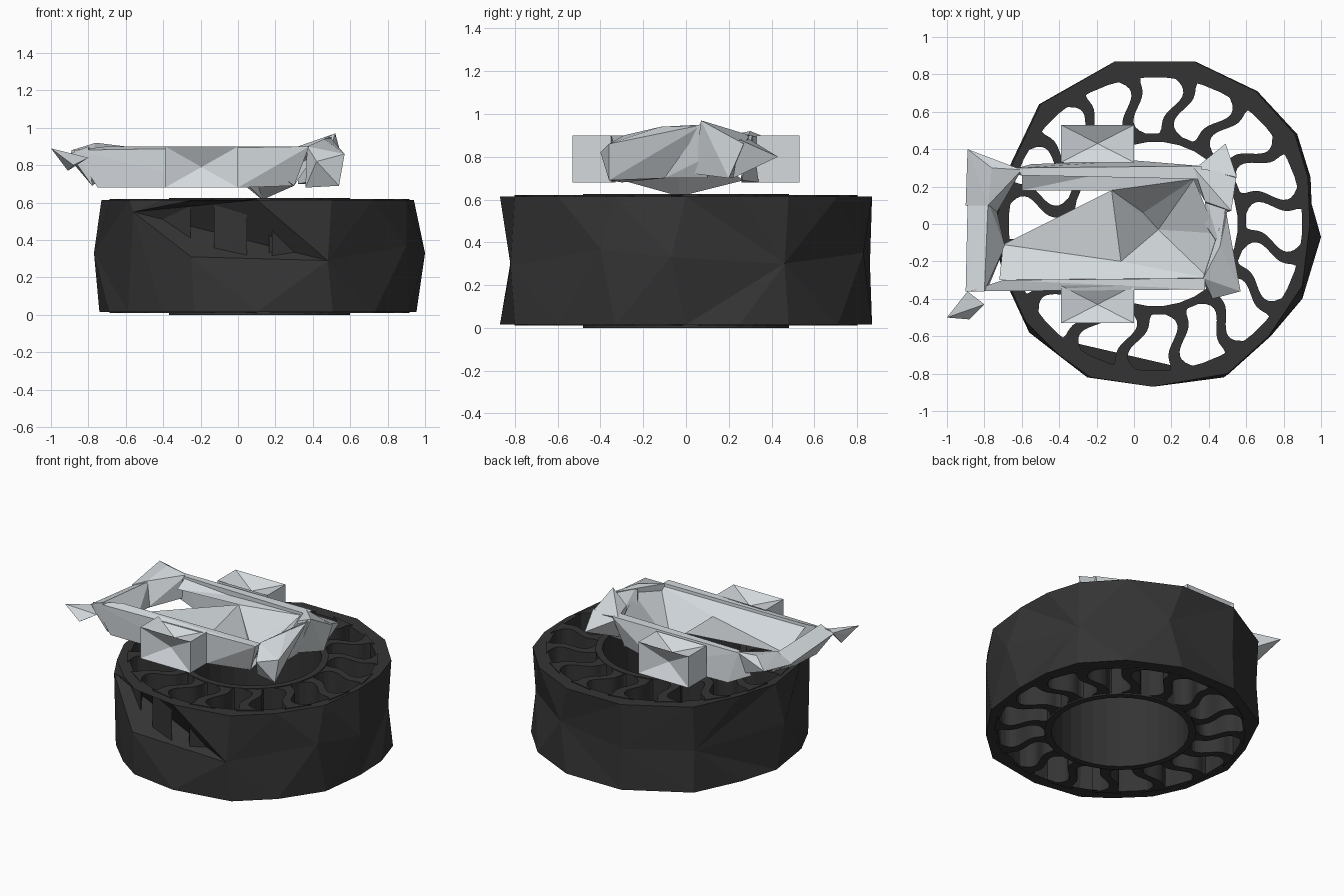
import bpy, bmesh, math
from math import cos, sin, pi, atan2

if "Cube" in bpy.data.objects:
    bpy.data.objects.remove(bpy.data.objects["Cube"])

CX = 0.115          # wheel axis in x
TAU = 2 * pi


def material(name, rgb):
    m = bpy.data.materials.new(name)
    m.diffuse_color = (*rgb, 1)
    m.use_nodes = True
    m.node_tree.nodes["Principled BSDF"].inputs["Base Color"].default_value = m.diffuse_color
    return m


RUBBER = material("dark rubber", (0.034, 0.034, 0.034))
METAL = material("light grey metal", (0.66, 0.70, 0.73))


def finish(name, bm, mat):
    bmesh.ops.recalc_face_normals(bm, faces=bm.faces)
    me = bpy.data.meshes.new(name)
    bm.to_mesh(me)
    bm.free()
    me.materials.append(mat)
    ob = bpy.data.objects.new(name, me)
    bpy.context.collection.objects.link(ob)
    return ob


def ang(v):
    return atan2(v.co.y, v.co.x - CX) % TAU


def ring(bm, pts):
    return sorted((bm.verts.new(p) for p in pts), key=ang)


def stitch(bm, a, b, skip=None):
    """Triangulate the band between two rings by walking around the axis."""
    i = j = 0
    na, nb = len(a), len(b)

    def at(r, k):
        return ang(r[k % len(r)]) + TAU * (k // len(r))
    while i < na or j < nb:
        if j >= nb or (i < na and at(a, i + 1) <= at(b, j + 1)):
            f = (a[i % na], a[(i + 1) % na], b[j % nb])
            i += 1
        else:
            f = (a[i % na], b[(j + 1) % nb], b[j % nb])
            j += 1
        if not (skip and skip(f)):
            bm.faces.new(f)


def circle(r, z, n=48):
    return [(CX + r * cos(TAU * (k + .5) / n), r * sin(TAU * (k + .5) / n), z) for k in range(n)]


# Outer tyre band: coarse faceted tread with one caved-in facet at the front
rim = [(.94, 0), (.93, .25), (.86, .48), (.65, .71), (.32, .87), (-.1, .87), (-.5, .64),
       (-.65, .32), (-.73, .05), (-.68, -.3), (-.58, -.52), (-.4, -.7), (-.23, -.82),
       (.1, -.87), (.5, -.8), (.72, -.6), (.9, -.33)]
bm = bmesh.new()
top = ring(bm, [(x, y, .615) for x, y in rim])
bot = ring(bm, [(x * 1.015, y, .015) for x, y in rim])
mid = ring(bm, [(1, -.07, .33), (.85, .46, .3), (.4, .83, .35), (-.1, .86, .3), (-.5, .62, .3),
                (-.77, 0, .33), (-.56, -.58, .55), (.9, -.4, .37), (.48, -.82, .29)])
dent = bm.verts.new((-.25, -.82, .31))
mid_low = sorted(mid + [dent], key=ang)
k = mid_low.index(dent)
stitch(bm, top, mid)
stitch(bm, mid_low, bot)
bm.faces.new((mid_low[k - 1], dent, mid_low[k + 1]))
in_top, in_bot = ring(bm, circle(.785, .615)), ring(bm, circle(.785, .015))
stitch(bm, top, in_top)
stitch(bm, bot, in_bot)
stitch(bm, in_top, in_bot, lambda f: all(4.1 < ang(v) < 4.85 for v in f))
finish("tyre_band", bm, RUBBER)

# Hub ring
bm = bmesh.new()
rings = [ring(bm, circle(r, z, 32)) for r, z in ((.44, 0), (.485, 0), (.485, .625), (.44, .625))]
for a, b in zip(rings, rings[1:] + rings[:1]):
    stitch(bm, a, b)
finish("hub_ring", bm, RUBBER)

# Wavy spokes, flared where they meet the hub and the tread
bm = bmesh.new()
N = 16
for s in range(16):
    a = TAU * (s + .5) / 16
    rows = []
    for n in range(N + 1):
        t = n / N
        r = .465 + .335 * t
        off = .04 * sin(TAU * t)
        w = .03 + .06 * abs(2 * t - 1) ** 6
        row = []
        for d, z in ((off - w, .01), (off + w, .01), (off + w, .62), (off - w, .62)):
            row.append(bm.verts.new((CX + r * cos(a) - d * sin(a), r * sin(a) + d * cos(a), z)))
        rows.append(row)
    for p, q in zip(rows, rows[1:]):
        for c in range(4):
            bm.faces.new((p[c], p[(c + 1) % 4], q[(c + 1) % 4], q[c]))
    bm.faces.new(rows[0])
    bm.faces.new(rows[-1])
finish("wavy_spokes", bm, RUBBER)


def hull(name, pts):
    bm = bmesh.new()
    for p in pts:
        bm.verts.new(p)
    bmesh.ops.convex_hull(bm, input=bm.verts)
    loose = [v for v in bm.verts if not v.link_faces]
    bmesh.ops.delete(bm, geom=loose, context='VERTS')
    return finish(name, bm, METAL)


# Side lugs: boxes with dished top and outer end
for side, label in ((-1, "front"), (1, "back")):
    bm = bmesh.new()
    bmesh.ops.create_cube(bm, size=1)
    for v in bm.verts:
        v.co = (-.195 + v.co.x * .39, side * .43 + v.co.y * .2, .79 + v.co.z * .22)
    bm.normal_update()
    for f in list(bm.faces):
        n = f.normal.copy()
        if n.z > .5 or n.y * side > .5:
            c = f.calc_center_median() - n * .06
            v = bmesh.ops.poke(bm, faces=[f])["verts"][0]
            v.co = c
    finish(label + "_lug", bm, METAL)

# Long side rails
hull("front_rail", [(-.88, -.36, .88), (-.75, -.35, .68), (-.39, -.35, .68), (0, -.35, .68), (.38, -.35, .9),
                    (.38, -.29, .9), (-.7, -.3, .9), (-.65, -.29, .7), (.1, -.28, .7), (.3, -.29, .69)])
hull("back_rail", [(-.62, .3, .9), (-.7, .27, .75), (-.55, .32, .68), (0, .34, .68), (.36, .31, .9),
                   (.36, .24, .9), (-.6, .26, .9), (-.5, .26, .68), (.3, .26, .69)])

# Left cross bar, running out to a pointed corner
hull("left_crossbar", [(-.9, -.36, .86), (-.8, -.36, .9), (-.78, -.34, .69), (-.69, -.12, .76),
                       (-.74, .1, .72), (-.89, .1, .82), (-.78, .12, .87), (-.78, -.1, .7)])
hull("left_corner", [(-.89, .4, .88), (-.9, .1, .82), (-.78, .1, .88), (-.74, .05, .72),
                     (-.6, .29, .9), (-.62, .26, .74), (-.76, .3, .92)])
hull("loose_spike", [(-1, -.5, .89), (-.95, -.45, .84), (-.89, -.36, .86), (-.8, -.43, .84),
                     (-.88, -.51, .8), (-.91, -.43, .77)])

# Deck: sloped sheets on the left, funnel dropping to a point on the right
bm = bmesh.new()
V = [bm.verts.new(p) for p in [
    (-.7, -.11, .76), (-.12, .18, .86), (-.07, -.2, .82), (.4, -.29, .88), (-.72, -.3, .88),
    (.32, .24, .88), (.44, -.05, .9), (.13, -.03, .615), (.05, -.35, .88), (-.02, .3, .88),
    (.05, .06, .68), (-.6, .18, .84), (-.6, .27, .89), (.3, -.3, .69), (.3, .27, .69)]]
for f in ((0, 1, 2), (0, 2, 3), (0, 3, 4), (1, 2, 7), (1, 7, 10), (1, 10, 5), (10, 7, 5), (5, 6, 7),
          (6, 3, 7), (2, 3, 7), (1, 9, 5), (11, 1, 9), (11, 9, 12), (8, 13, 7), (13, 6, 7), (14, 6, 7)):
    bm.faces.new([V[i] for i in f])
finish("deck", bm, METAL)

# Right end: two faceted corner clumps meeting in a ridge
hull("right_front_corner", [(.57, -.36, .86), (.42, -.4, .82), (.37, -.29, .9), (.36, -.3, .68),
                            (.54, -.36, .69), (.46, -.12, .94), (.44, -.1, .7), (.49, .08, .95)])
hull("right_end_ridge", [(.46, -.12, .94), (.5, .07, .95), (.47, .1, .8), (.42, -.1, .7),
                         (.42, .1, .7), (.38, 0, .86), (.38, .15, .88)])
hull("right_back_corner", [(.55, .27, .86), (.32, .3, .9), (.52, .07, .97), (.43, .04, .72),
                           (.53, .2, .7), (.32, .22, .7), (.38, .12, .9)])
hull("right_back_spike", [(.49, .43, .8), (.33, .3, .88), (.55, .25, .88), (.5, .22, .7), (.36, .22, .72)])
